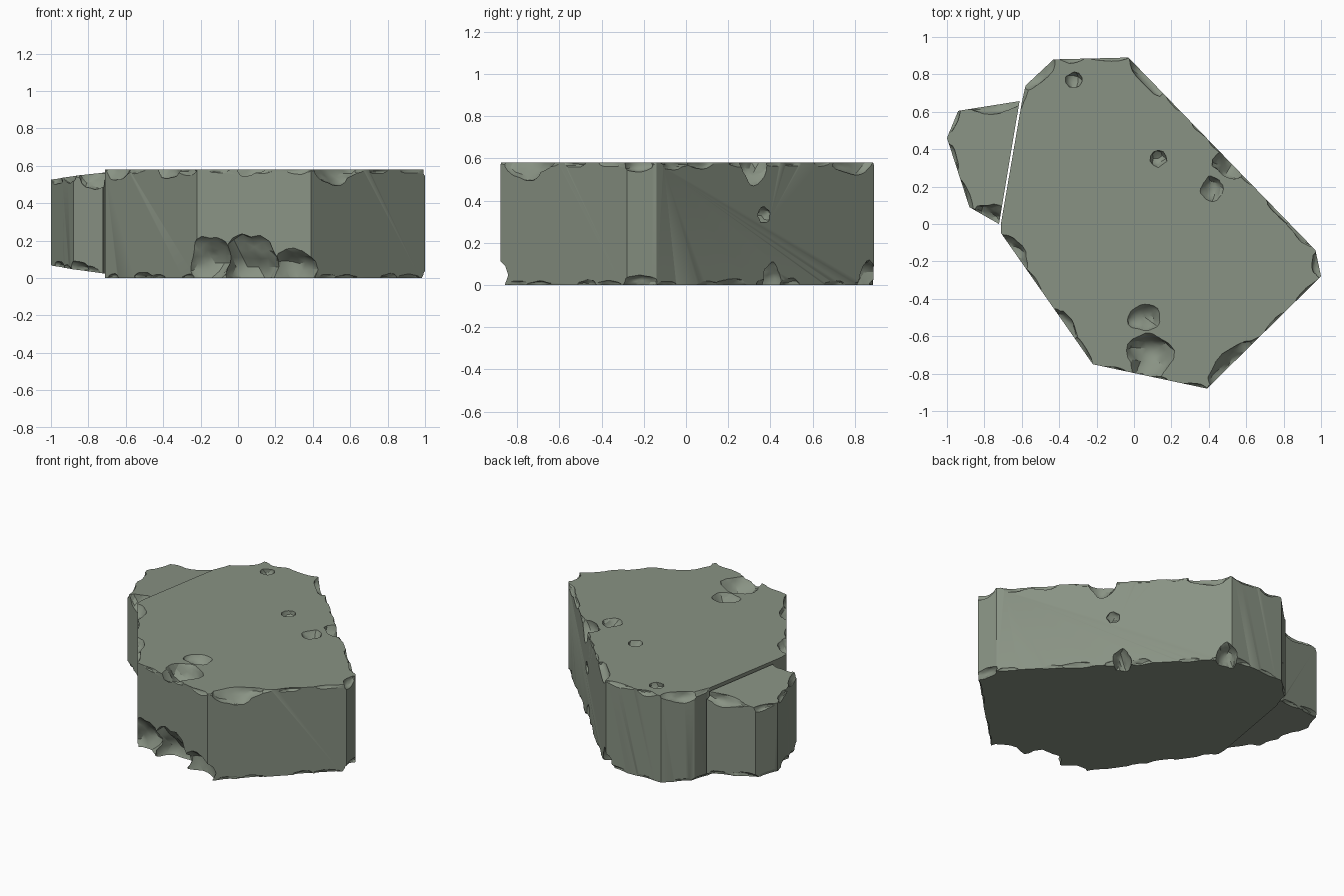
import bpy, bmesh, math, random
from mathutils import Vector, Matrix, noise

if "Cube" in bpy.data.objects:
    bpy.data.objects.remove(bpy.data.objects["Cube"])

random.seed(4)
H = 0.58
mat = bpy.data.materials.new("grey_green_stone")
mat.diffuse_color = (0.25, 0.29, 0.23, 1)
mat.use_nodes = True
mat.node_tree.nodes["Principled BSDF"].inputs["Base Color"].default_value = mat.diffuse_color


def prism(name, outline, bottom, top):
    """Closed stone block from an outline with sloping bottom and top."""
    bm = bmesh.new()
    lo = [bm.verts.new((x, y, bottom(x, y))) for x, y in outline]
    hi = [bm.verts.new((x, y, top(x, y))) for x, y in outline]
    bm.faces.new(lo[::-1])
    bm.faces.new(hi)
    for i in range(len(outline)):
        bm.faces.new((lo[i - 1], lo[i], hi[i], hi[i - 1]))
    me = bpy.data.meshes.new(name)
    bm.to_mesh(me)
    bm.free()
    me.materials.append(mat)
    ob = bpy.data.objects.new(name, me)
    bpy.context.collection.objects.link(ob)
    return ob


def lump(bm, centre, size, angle=0):
    """Lumpy ellipsoid used to break a piece off the stone."""
    centre = Vector(centre)
    m = Matrix.Translation(centre) @ Matrix.Rotation(angle, 4, 'Z') @ Matrix.Diagonal((*size, 1))
    r = bmesh.ops.create_icosphere(bm, subdivisions=3 if max(size) > 0.06 else 2, radius=1)
    for v in r["verts"]:
        v.co = m @ (v.co * (1 + 0.28 * noise.noise(v.co * 1.5 + centre * 13)))


def rim_chip(bm, outline, levels, edge, t, level, length, depth):
    """Lump lying along one edge of the rim: level 0 is the bottom, 1 the top."""
    p, q = Vector(outline[edge]), Vector(outline[(edge + 1) % len(outline)])
    d = q - p
    c = p + d * t + Vector((d.y, -d.x)).normalized() * 0.012
    lump(bm, (c.x, c.y, levels[level](c.x, c.y)), (length, depth, depth), math.atan2(d.y, d.x))


def wear(ob, outline, levels, breaks, rims, skip):
    """Cut breaks, rim chips and small random nicks out of a block."""
    bm = bmesh.new()
    for x, y, z, r in breaks:
        lump(bm, (x, y, z), (r, r, r))
    for rim in rims:
        rim_chip(bm, outline, levels, *rim)
    for e in range(len(outline)):
        d = Vector(outline[(e + 1) % len(outline)]) - Vector(outline[e])
        count = 0 if e in skip else max(1, round(d.length / 0.2))
        for k in range(count):
            for level in (0, 1):
                rim_chip(bm, outline, levels, e, (k + random.uniform(0.25, 0.75)) / count, level,
                         random.uniform(0.06, 0.11), random.uniform(0.02, 0.035))
    for f in bm.faces:
        f.smooth = True
    me = bpy.data.meshes.new("chip_cutter")
    bm.to_mesh(me)
    bm.free()
    me.materials.append(mat)
    cut = bpy.data.objects.new("chip_cutter", me)
    cut.hide_render = True
    bpy.context.collection.objects.link(cut)
    mod = ob.modifiers.new("chips", 'BOOLEAN')
    mod.operation, mod.solver, mod.object = 'DIFFERENCE', 'EXACT', cut
    mod.use_self = True
    bpy.ops.object.select_all(action='DESELECT')
    bpy.context.view_layer.objects.active = ob
    ob.select_set(True)
    bpy.ops.object.modifier_apply(modifier=mod.name)
    bpy.data.objects.remove(cut)
    bpy.ops.object.shade_smooth_by_angle(angle=math.radians(28))


# main slab, with large breaks at the front and pits in its faces
slab_outline = [(-0.71, -0.05), (-0.22, -0.75), (0.39, -0.88), (1, -0.28), (0.97, -0.14),
                (-0.03, 0.89), (-0.43, 0.88), (-0.58, 0.74), (-0.6, 0.65), (-0.71, 0.01)]
slab_levels = (lambda x, y: 0, lambda x, y: H)
slab = prism("main_slab", slab_outline, *slab_levels)
slab_breaks = [(-0.17, -0.82, 0.08, 0.15), (0.05, -0.87, 0.06, 0.18), (0.28, -0.92, 0, 0.16),
               (0.08, -0.7, 0.62, 0.13), (0.06, -0.5, 0.62, 0.09), (0.42, 0.19, 0.61, 0.07),
               (-0.32, 0.77, H, 0.045), (0.13, 0.35, H, 0.045), (0.475, 0.37, 0.33, 0.04)]
slab_rims = [(0, 0.14, 1, 0.1, 0.06), (0, 0.7, 1, 0.1, 0.05), (2, 0.22, 1, 0.16, 0.08),
             (3, 0.4, 1, 0.08, 0.05), (3, 0.4, 0, 0.09, 0.05), (4, 0.45, 1, 0.09, 0.1),
             (4, 0.53, 0, 0.06, 0.1), (4, 0.9, 1, 0.14, 0.06), (4, 0.98, 0, 0.07, 0.12),
             (6, 0.6, 1, 0.12, 0.06)]
wear(slab, slab_outline, slab_levels, slab_breaks, slab_rims, {8, 9})

# broken-off side piece, thinning away from the slab
side_outline = [(-1, 0.46), (-0.88, 0.09), (-0.722, 0), (-0.612, 0.657), (-0.94, 0.605)]


def away(x, y):
    return max(0, 0.165 * y - x - 0.722)


side_levels = (lambda x, y: 0.025 + 0.12 * away(x, y), lambda x, y: 0.565 - 0.11 * away(x, y))
side = prism("broken_side_piece", side_outline, *side_levels)
side_rims = [(1, 0.75, 1, 0.1, 0.09), (1, 0.1, 0, 0.08, 0.05), (3, 0.35, 1, 0.15, 0.06)]
wear(side, side_outline, side_levels, [], side_rims, {2})
